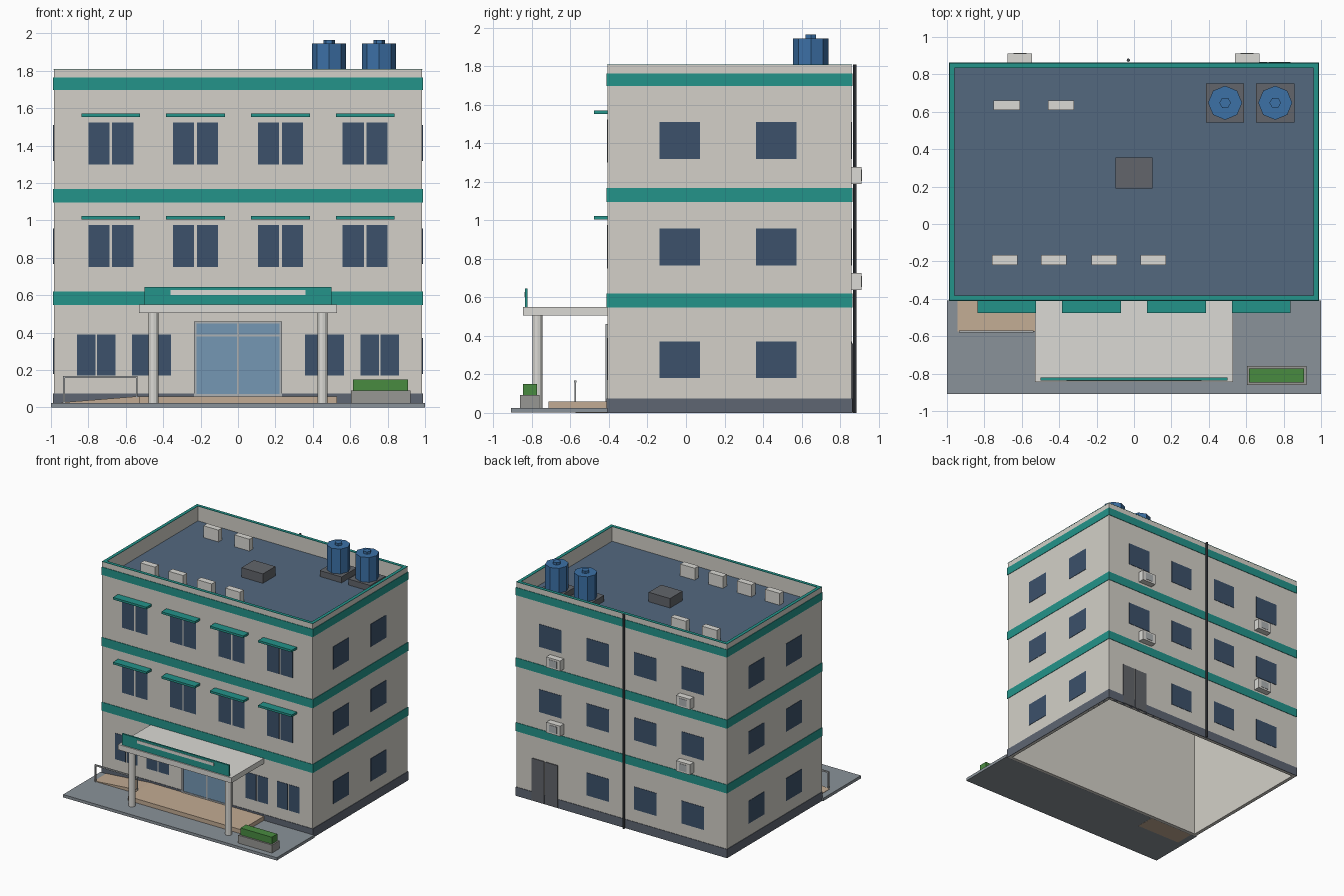
import bpy, bmesh, math

if "Cube" in bpy.data.objects:
    bpy.data.objects.remove(bpy.data.objects["Cube"])

def mat(name, r, g, b):
    m = bpy.data.materials.new(name)
    m.diffuse_color = tuple((c / 255) ** 2.2 for c in (r, g, b)) + (1,)
    m.use_nodes = True
    m.node_tree.nodes["Principled BSDF"].inputs["Base Color"].default_value = m.diffuse_color
    return m

WALL = mat("wall_paint", 210, 207, 199)
TEAL = mat("teal_trim", 40, 146, 137)
GLASS = mat("dark_glass", 62, 82, 106)
DOOR_GLASS = mat("door_glass", 116, 150, 178)
PLINTH = mat("plinth_grey", 95, 102, 114)
PAVING = mat("paving", 137, 145, 152)
ROOF = mat("roof_blue", 84, 104, 126)
DARK = mat("dark_grey", 98, 101, 106)
PIPE = mat("pipe_grey", 70, 74, 80)
TAN = mat("tan_stone", 193, 170, 146)
LIGHT = mat("light_grey", 218, 217, 212)
METAL = mat("metal", 172, 176, 178)
TANK = mat("tank_blue", 62, 112, 165)
GREEN = mat("hedge_green", 74, 138, 66)
STONE = mat("planter_stone", 150, 150, 146)

def finish(name, bm, m):
    bmesh.ops.recalc_face_normals(bm, faces=bm.faces)
    me = bpy.data.meshes.new(name)
    bm.to_mesh(me)
    bm.free()
    me.materials.append(m)
    ob = bpy.data.objects.new(name, me)
    bpy.context.collection.objects.link(ob)
    return ob

def box(name, x0, x1, y0, y1, z0, z1, m):
    bm = bmesh.new()
    bmesh.ops.create_cube(bm, size=1)
    for v in bm.verts:
        v.co = (x1 if v.co.x > 0 else x0, y1 if v.co.y > 0 else y0, z1 if v.co.z > 0 else z0)
    return finish(name, bm, m)

def cyl(name, x, y, r, z0, z1, n, m):
    bm = bmesh.new()
    rings = [[bm.verts.new((x + r * math.cos(2 * math.pi * i / n),
                            y + r * math.sin(2 * math.pi * i / n), z)) for i in range(n)]
             for z in (z0, z1)]
    for ring in rings:
        bm.faces.new(ring)
    for i in range(n):
        j = (i + 1) % n
        bm.faces.new((rings[0][i], rings[0][j], rings[1][j], rings[1][i]))
    return finish(name, bm, m)

X, Y0, Y1, H = 0.985, -0.408, 0.86, 1.81   # building footprint and height
T = 0.026                                  # wall thickness
ROOF_Z = 1.685

def frame(name, z0, z1, m, out=0.0, t=T):
    """Rectangular ring following the building outline."""
    bm = bmesh.new()
    loops = []
    for o, z in ((out, z0), (out, z1), (out - t, z1), (out - t, z0)):
        loops.append([bm.verts.new(p) for p in ((-X - o, Y0 - o, z), (X + o, Y0 - o, z),
                                                (X + o, Y1 + o, z), (-X - o, Y1 + o, z))])
    for k in range(4):
        a, b = loops[k], loops[(k + 1) % 4]
        for i in range(4):
            j = (i + 1) % 4
            bm.faces.new((a[i], a[j], b[j], b[i]))
    return finish(name, bm, m)

# Shell, roof and wrap-around trim
frame("walls", 0, H - 0.004, WALL)
frame("parapet_cap", H - 0.004, H, TEAL, 0.001, T + 0.001)
box("roof_deck", -X + 0.01, X - 0.01, Y0 + 0.01, Y1 - 0.01, ROOF_Z - 0.03, ROOF_Z, ROOF)
frame("plinth", 0, 0.075, PLINTH, 0.004, 0.02)
for i, (z0, z1) in enumerate(((0.547, 0.62), (1.095, 1.168), (1.697, 1.763))):
    frame(f"floor_band_{i}", z0, z1, TEAL, 0.004, 0.02)

# Front windows (two panes each) and their awnings
E = 0.003
def front_window(name, cx, half, gap, z0, z1):
    for s in (-1, 1):
        a, b = sorted((cx + s * gap, cx + s * half))
        box(f"{name}_pane", a, b, Y0 - E, Y0 + 0.01, z0, z1, GLASS)

for cx in (-0.68, -0.227, 0.227, 0.68):
    for z0, z1, za in ((0.75, 0.975, 1.005), (1.3, 1.525, 1.553)):
        front_window("front_window", cx, 0.12, 0.007, z0, z1)
        box("awning", cx - 0.157, cx + 0.157, -0.477, Y0 + 0.005, za, za + 0.018, TEAL)
for cx in (-0.758, -0.463, 0.463, 0.758):
    front_window("ground_window", cx, 0.104, 0.005, 0.17, 0.39)

# Side and back windows
for fl, (z0, z1) in enumerate(((0.18, 0.372), (0.766, 0.958), (1.318, 1.51))):
    for ya, yb in ((-0.137, 0.072), (0.364, 0.573)):
        for s in (-1, 1):
            a, b = sorted((s * (X - 0.01), s * (X + E)))
            box("side_window", a, b, ya, yb, z0, z1, GLASS)
    for cx in (-0.667, -0.222, 0.222, 0.667):
        if fl == 0 and cx > 0.5:
            continue
        box("back_window", cx - 0.105, cx + 0.105, Y1 - 0.01, Y1 + E, z0, z1, GLASS)

# Back double door
for a, b in ((0.595, 0.713), (0.72, 0.838)):
    box("back_door_leaf", a, b, Y1 - 0.01, Y1 + 0.007, 0.003, 0.36, DARK)

# Wall-mounted cooling units and drain pipe on the back
for cx in (-0.61, 0.605):
    for z in (0.638, 1.19):
        box("wall_cooler", cx - 0.065, cx + 0.065, Y1, 0.912, z, z + 0.088, LIGHT)
        box("wall_cooler_grille", cx - 0.035, cx + 0.035, 0.905, 0.915, z + 0.015, z + 0.073, METAL)
cyl("drain_pipe", -0.03, 0.876, 0.009, 0, H, 8, PIPE)

# Roof equipment
for cx in (-0.692, -0.428, -0.16, 0.103):
    box("roof_cooler", cx - 0.068, cx + 0.068, -0.22, -0.167, ROOF_Z, 1.785, LIGHT)
for cx in (-0.68, -0.39):
    box("roof_cooler", cx - 0.07, cx + 0.07, 0.61, 0.66, ROOF_Z, 1.785, LIGHT)
box("roof_hatch", -0.1, 0.1, 0.19, 0.356, ROOF_Z, 1.765, DARK)
for cx in (0.487, 0.755):
    box("tank_base", cx - 0.102, cx + 0.102, 0.543, 0.75, ROOF_Z, 1.735, DARK)
    cyl("water_tank", cx, 0.648, 0.091, 1.735, 1.945, 8, TANK)
    cyl("tank_lid", cx, 0.648, 0.031, 1.945, 1.965, 6, TANK)

# Forecourt, entrance platform and ramp
box("forecourt", -1, 1, -0.91, Y0, 0.001, 0.025, PAVING)
box("entrance_platform", -0.53, 0.53, -0.713, Y0, 0.003, 0.06, TAN)
bm = bmesh.new()
ends = [[bm.verts.new((x, y, z)) for x, z in ((-0.945, 0), (-0.53, 0), (-0.53, 0.06), (-0.945, 0.027))]
        for y in (-0.575, Y0)]
for e in ends:
    bm.faces.new(e)
for i in range(4):
    j = (i + 1) % 4
    bm.faces.new((ends[0][i], ends[0][j], ends[1][j], ends[1][i]))
finish("ramp", bm, TAN)

# Ramp handrail
for x, z in ((-0.931, 0.02), (-0.541, 0.05)):
    box("rail_post", x - 0.005, x + 0.005, -0.58, -0.57, z, 0.16, METAL)
box("hand_rail", -0.936, -0.536, -0.581, -0.569, 0.158, 0.169, METAL)

# Entrance canopy, columns and blank sign board
box("canopy", -0.53, 0.53, -0.846, Y0, 0.505, 0.55, LIGHT)
for s in (-1, 1):
    cyl("canopy_column", s * 0.452, -0.772, 0.026, 0.02, 0.505, 12, LIGHT)
box("sign_board", -0.5, 0.5, -0.836, -0.822, 0.55, 0.645, TEAL)
box("sign_strip", -0.36, 0.36, -0.839, -0.83, 0.602, 0.628, LIGHT)

# Glazed entrance door with frame
box("entrance_glass", -0.23, 0.23, Y0 - 0.005, Y0 + 0.01, 0.06, 0.46, DOOR_GLASS)
for x in (-0.228, 0, 0.228):
    box("door_mullion", x - 0.006, x + 0.006, Y0 - 0.01, Y0, 0.06, 0.46, METAL)
for z in (0.066, 0.385, 0.455):
    box("door_rail", -0.234, 0.234, Y0 - 0.01, Y0, z - 0.006, z + 0.006, METAL)

# Planter with hedge
box("planter", 0.605, 0.922, -0.862, -0.76, 0.02, 0.092, STONE)
box("hedge", 0.616, 0.909, -0.847, -0.773, 0.085, 0.15, GREEN)
